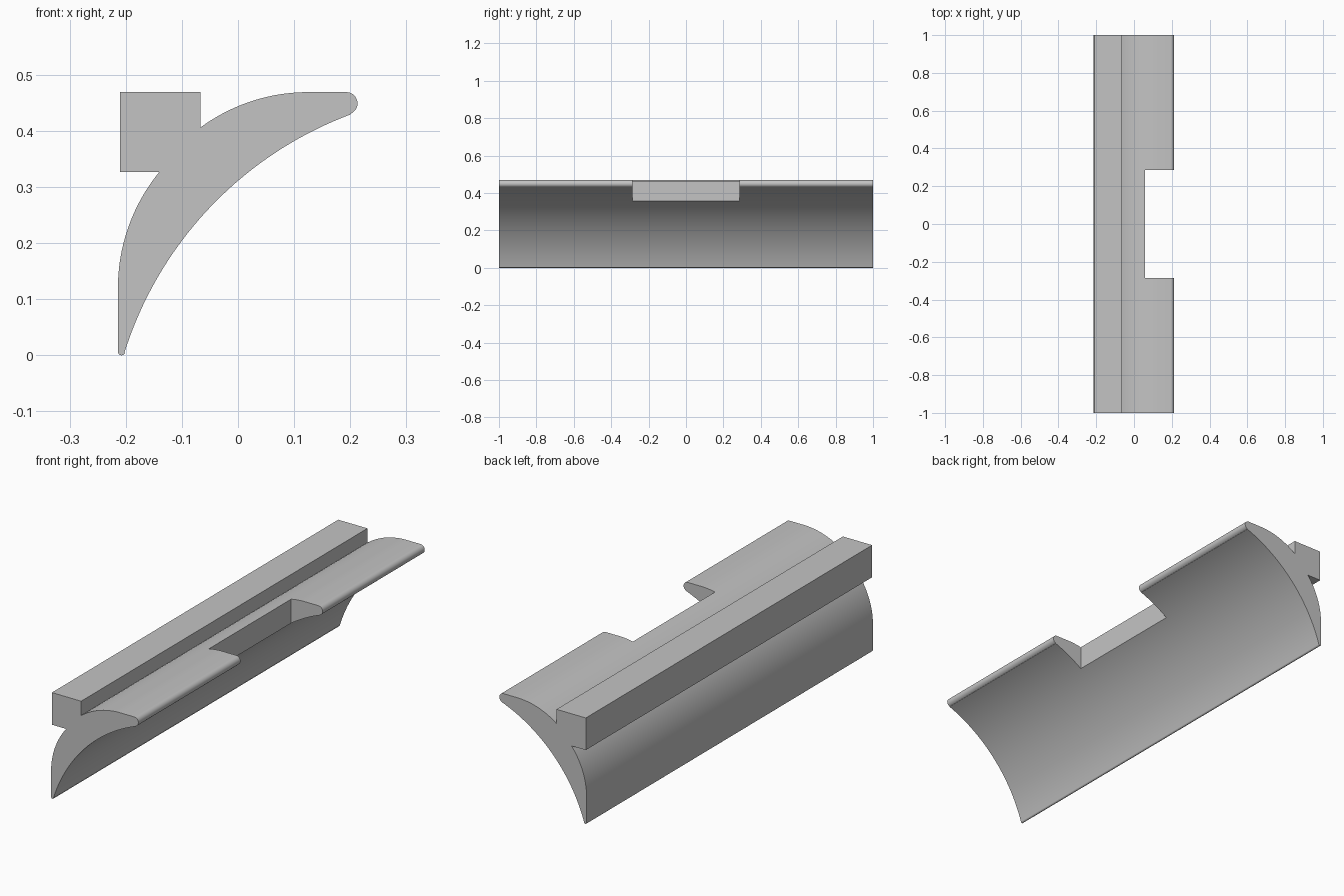
import bpy
import bmesh
from math import radians, cos, sin

cube = bpy.data.objects.get("Cube")
if cube:
    bpy.data.objects.remove(cube, do_unlink=True)

LENGTH = 2.0

grey = bpy.data.materials.new("plain grey")
grey.use_nodes = True
colour = (0.55, 0.55, 0.55, 1)
grey.diffuse_color = colour
grey.node_tree.nodes["Principled BSDF"].inputs["Base Color"].default_value = colour


def arc(cx, cz, r, start, end, steps):
    """Points along an arc in the x-z plane, angles in degrees."""
    angles = [radians(start + (end - start) * i / steps) for i in range(steps + 1)]
    return [(cx + r * cos(a), cz + r * sin(a)) for a in angles]


def extrude_profile(name, points, length):
    """Solid bar with the given x-z section, centred along y."""
    bm = bmesh.new()
    face = bm.faces.new([bm.verts.new((x, -length / 2, z)) for x, z in points])
    new = bmesh.ops.extrude_face_region(bm, geom=[face])["geom"]
    moved = [v for v in new if isinstance(v, bmesh.types.BMVert)]
    bmesh.ops.translate(bm, verts=moved, vec=(0, length, 0))
    bmesh.ops.recalc_face_normals(bm, faces=bm.faces)
    mesh = bpy.data.meshes.new(name)
    bm.to_mesh(mesh)
    bm.free()
    mesh.materials.append(grey)
    obj = bpy.data.objects.new(name, mesh)
    bpy.context.collection.objects.link(obj)
    return obj


# Section: curved blade with a square rail on its back
section = (
    arc(0.1125, 0.12, 0.3265, 180, 140.7, 20)            # lower back curve
    + [(-0.21, 0.327), (-0.21, 0.469), (-0.067, 0.469)]  # square rail
    + arc(0.125, 0.145, 0.324, 126.3, 90, 20)            # upper back curve
    + arc(0.193, 0.449, 0.02, 90, -69.5, 14)             # thick rounded lip
    + arc(0.4338, -0.1957, 0.667, 110.5, 162.5, 40)      # hollow inner face
    + arc(-0.2075, 0.0065, 0.0065, -17.5, -180, 10)      # thin rounded tip
)
blade = extrude_profile("curved_blade_with_rail", section, LENGTH)

# Rectangular notch in the middle of the upper lip
notch = extrude_profile(
    "notch_cutter", [(0.059, 0.2), (0.4, 0.2), (0.4, 0.6), (0.059, 0.6)], 0.574)
notch.hide_render = True
cut = blade.modifiers.new("notch", 'BOOLEAN')
cut.operation = 'DIFFERENCE'
cut.solver = 'EXACT'
cut.object = notch

bpy.ops.object.select_all(action='DESELECT')
blade.select_set(True)
bpy.context.view_layer.objects.active = blade
bpy.ops.object.modifier_apply(modifier=cut.name)
bpy.data.objects.remove(notch, do_unlink=True)
bpy.ops.object.shade_smooth_by_angle(angle=radians(30))
